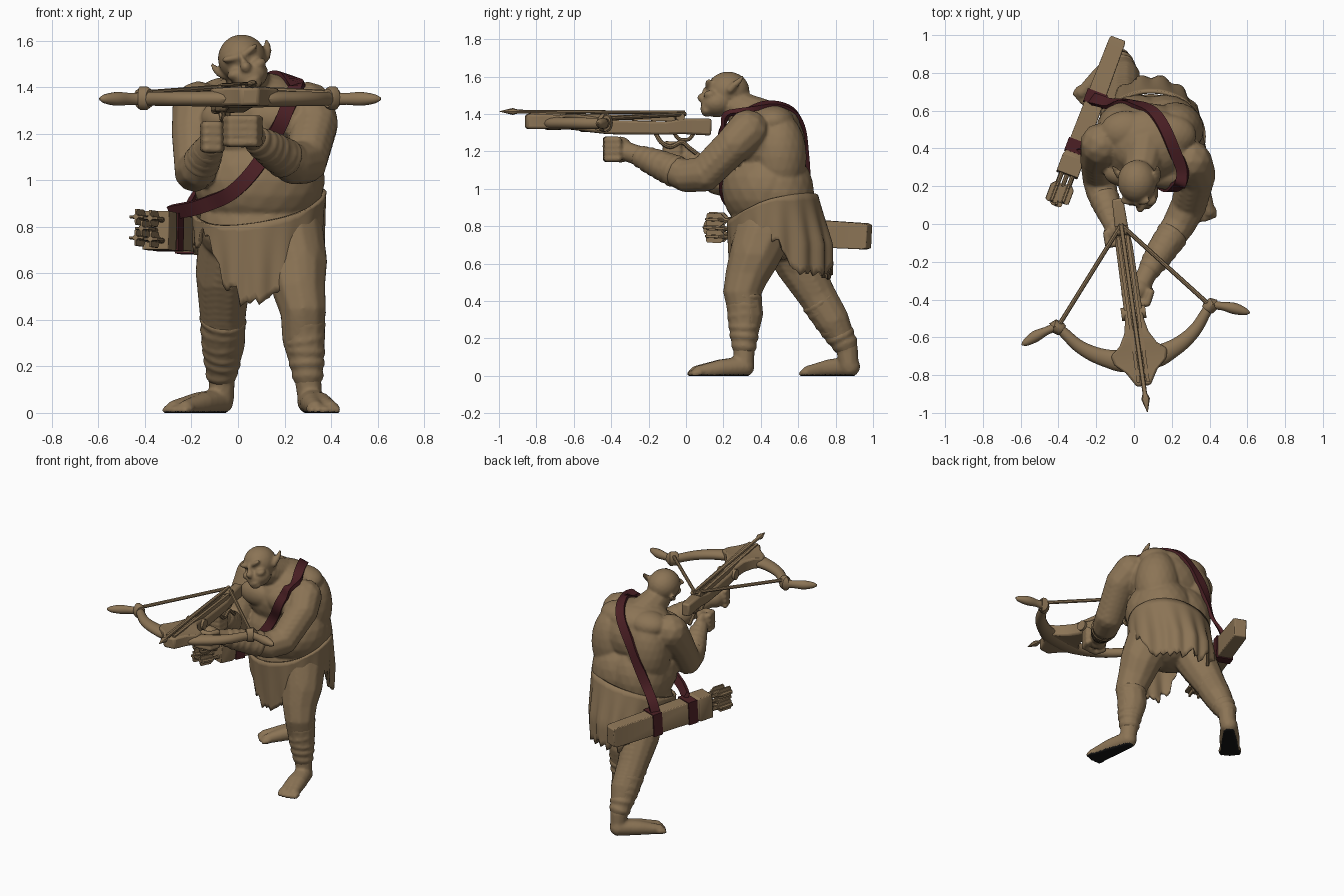
import bpy, bmesh, math, random
from mathutils import Vector, Matrix, Euler
from mathutils.bvhtree import BVHTree

if "Cube" in bpy.data.objects:
    bpy.data.objects.remove(bpy.data.objects["Cube"])

random.seed(4)
I4 = Matrix.Identity(4)


def mat(name, col):
    m = bpy.data.materials.new(name)
    m.diffuse_color = (*col, 1)
    m.use_nodes = True
    m.node_tree.nodes["Principled BSDF"].inputs["Base Color"].default_value = m.diffuse_color
    return m


TAN = mat("tan_brown", (0.26, 0.175, 0.092))
RED = mat("dark_red", (0.07, 0.014, 0.018))
BLACK = mat("sole_black", (0.008, 0.008, 0.008))


def finish(name, bm, material, M=I4, angle=40):
    bmesh.ops.recalc_face_normals(bm, faces=bm.faces[:])
    me = bpy.data.meshes.new(name)
    bm.to_mesh(me)
    bm.free()
    me.transform(M)
    me.materials.append(material)
    ob = bpy.data.objects.new(name, me)
    bpy.context.collection.objects.link(ob)
    bpy.ops.object.select_all(action='DESELECT')
    ob.select_set(True)
    bpy.context.view_layer.objects.active = ob
    bpy.ops.object.shade_smooth_by_angle(angle=math.radians(angle))
    return ob


def blob(bm, loc, size, rot=(0, 0, 0), M=I4, sub=3):
    T = M @ Matrix.LocRotScale(Vector(loc), Euler([math.radians(a) for a in rot]), Vector(size))
    bmesh.ops.create_icosphere(bm, subdivisions=sub, radius=1, matrix=T)


def limb(bm, pts, M=I4, n=6):
    for a, b in zip(pts, pts[1:]):
        for i in range(n + 1):
            x, y, z, r = Vector(a).lerp(Vector(b), i / n)
            blob(bm, (x, y, z), (r, r, r), M=M, sub=2)


def fuse(ob, voxel, smooth):
    """Melt overlapping volumes into one sculpted skin."""
    r = ob.modifiers.new("remesh", 'REMESH')
    r.mode, r.voxel_size, r.use_smooth_shade = 'VOXEL', voxel, True
    s = ob.modifiers.new("smooth", 'SMOOTH')
    s.factor, s.iterations = 0.5, smooth
    me = bpy.data.meshes.new_from_object(ob.evaluated_get(bpy.context.evaluated_depsgraph_get()))
    ob.modifiers.clear()
    ob.data = me
    for p in me.polygons:
        p.use_smooth = True


def sweep(name, pts, sides, material=TAN, M=I4, bm=None):
    """Loft a section along (x, y, z, half width, half height) points."""
    own = bm is None
    bm = bm or bmesh.new()
    P = [Vector(p[:3]) for p in pts]
    k, off = (math.sqrt(2), math.pi / 4) if sides == 4 else (1, 0)
    rings = []
    for i, p in enumerate(P):
        t = (P[min(i + 1, len(P) - 1)] - P[max(i - 1, 0)]).normalized()
        s = t.cross(Vector((0, 0, 1)))
        s = s.normalized() if s.length > 0.05 else Vector((1, 0, 0))
        u = s.cross(t)
        ang = [off + 2 * math.pi * j / sides for j in range(sides)]
        rings.append([bm.verts.new(p + k * (s * pts[i][3] * math.cos(a) + u * pts[i][4] * math.sin(a))) for a in ang])
    for A, B in zip(rings, rings[1:]):
        for j in range(sides):
            bm.faces.new((A[j], A[(j + 1) % sides], B[(j + 1) % sides], B[j]))
    bm.faces.new(rings[0])
    bm.faces.new(rings[-1])
    return finish(name, bm, material, M) if own else None


def spline(pts, n):
    """Catmull-Rom resampling."""
    P = [Vector(p) for p in pts]
    P = [2 * P[0] - P[1]] + P + [2 * P[-1] - P[-2]]
    out = []
    for a, b, c, d in zip(P, P[1:], P[2:], P[3:]):
        for i in range(n):
            t = i / n
            out.append(0.5 * (2 * b + (c - a) * t + (2 * a - 5 * b + 4 * c - d) * t * t + (3 * b - a - 3 * c + d) * t ** 3))
    return out + [P[-2]]


# ---- body: torso masses ----
b = bmesh.new()
for loc, size in (((.09, .43, 1.0), (.285, .24, .24)), ((.08, .42, 1.24), (.27, .22, .22)),
                  ((.09, .46, .8), (.265, .23, .19)), ((.08, .43, 1.35), (.22, .18, .115)),
                  ((-.02, .27, 1.27), (.14, .08, .09)), ((.19, .26, 1.27), (.14, .08, .09)),
                  ((-.05, .5, 1.17), (.15, .145, .24)), ((.22, .5, 1.17), (.15, .145, .24)),
                  ((.02, .48, .98), (.21, .205, .24)), ((.16, .48, .98), (.21, .205, .24)),
                  ((-.04, .49, 1.36), (.14, .11, .085)), ((.19, .47, 1.36), (.14, .11, .085))):
    blob(b, loc, size)
limb(b, [(.06, .42, 1.36, .12), (.035, .27, 1.44, .09)])
# arms: left reaches forward under the stock, right holds the trigger
limb(b, [(.30, .33, 1.31, .115), (.33, .26, 1.24, .105), (.29, .1, 1.08, .097), (.24, .0, 1.07, .09),
         (.14, -.14, 1.13, .077), (.07, -.26, 1.18, .055), (.04, -.32, 1.2, .055)])
limb(b, [(-.17, .42, 1.31, .118), (-.19, .35, 1.2, .1), (-.185, .25, 1.04, .092), (-.17, .17, 1.05, .085),
         (-.135, .07, 1.12, .07), (-.115, .0, 1.17, .05)])
# fists with curled fingers
for cx, cy, cz, w in ((.02, -.37, 1.21, .07), (-.11, -.05, 1.185, .036)):
    blob(b, (cx, cy + .02, cz), (w, .065, .07))
    for i in range(4):
        z = cz - .048 + i * .033
        limb(b, [(cx + w, cy + .01, z, .02), (cx + w * .7, cy - .05, z, .021),
                 (cx - w * .7, cy - .058, z, .021), (cx - w, cy, z, .02)])
# legs: left forward, right behind
limb(b, [(.215, .42, .78, .16), (.25, .37, .65, .14), (.26, .33, .55, .12), (.28, .3, .45, .103),
         (.28, .32, .33, .095), (.3, .31, .15, .06), (.31, .31, .06, .055)])
limb(b, [(-.025, .52, .78, .155), (-.06, .6, .6, .128), (-.065, .7, .43, .105), (-.06, .78, .3, .095),
         (-.07, .86, .15, .06), (-.07, .87, .06, .055)])
# feet with toes
for hx, hy, tx, ty in ((.31, .31, .365, .06), (-.075, .875, -.25, .675)):
    d = Vector((tx - hx, ty - hy, 0))
    s = d.normalized().cross(Vector((0, 0, 1)))
    for k in (-1, 1):
        q = Vector((tx, ty, 0)) + s * k * .033
        limb(b, [(hx, hy, .05, .058), (hx + d.x * .5 + s.x * k * .018, hy + d.y * .5 + s.y * k * .018, .04, .05),
                 (q.x, q.y, .022, .034)])
    for i in range(-2, 3):
        q = Vector((tx, ty, 0)) + s * i * .027
        e = q + d.normalized() * (.035 - .004 * abs(i))
        limb(b, [(q.x, q.y, .018, .022), (e.x, e.y, .012, .018)], n=3)
# head, tilted onto the stock
H = Matrix.Translation((.025, .215, 1.505)) @ Matrix.Rotation(math.radians(-24), 4, 'Y')
for loc, size in (((0, .01, .02), (.104, .115, .104)), ((0, -.05, -.06), (.083, .085, .065)),
                  ((0, -.125, -.02), (.024, .03, .026)), ((0, -.105, .01), (.013, .025, .04)),
                  ((0, -.115, -.085), (.042, .025, .016)), ((0, -.105, -.105), (.04, .028, .02))):
    blob(b, loc, size, M=H)
for k in (-1, 1):
    blob(b, (k * .042, -.09, .038), (.045, .026, .015), (0, k * -14, 0), H)
    blob(b, (k * .055, -.085, -.03), (.035, .035, .026), M=H)
    limb(b, [(k * .095, .02, -.015, .022), (k * .112, .045, .005, .02), (k * .122, .07, .025, .016),
             (k * .128, .088, .048, .009)], H)
body = finish("body", b, TAN)
fuse(body, .009, 4)
me = body.data
me.materials.clear()
me.materials.append(TAN)
me.materials.append(BLACK)
for v in me.vertices:
    v.co.z = max(v.co.z, 0)
for p in me.polygons:                       # dark soles
    p.material_index = int(p.center.z < .008 and p.normal.z < -.4)
skin = BVHTree.FromPolygons([v.co for v in me.vertices], [p.vertices[:] for p in me.polygons])

# ---- wrapped shins and bracers ----
b = bmesh.new()
for lo, hi, r0, r1, n in (((.3, .31, .16), (.28, .31, .42), .07, .1, 6),
                          ((-.07, .85, .17), (-.065, .715, .4), .072, .104, 6),
                          ((.085, -.235, 1.17), (.2, -.06, 1.095), .064, .09, 6),
                          ((-.118, .03, 1.15), (-.155, .13, 1.08), .06, .082, 4)):
    lo, hi = Vector(lo), Vector(hi)
    q = (hi - lo).to_track_quat('Z', 'Y')
    limb(b, [(*lo, r0 - .004), (*lo.lerp(hi, .5), (r0 + 2 * r1) / 3 - .004), (*hi.lerp(lo, .15), r1 - .004)])
    for i in range(n):
        t = i / (n - 1)
        r = r0 + (r1 - r0) * t ** .7
        tilt = Euler((random.uniform(-.15, .15), random.uniform(-.15, .15), 0)).to_quaternion()
        T = Matrix.LocRotScale(lo.lerp(hi, t), q @ tilt, Vector((r, r, .042)))
        bmesh.ops.create_icosphere(b, subdivisions=3, radius=1, matrix=T)
fuse(finish("limb_wraps", b, TAN), .009, 4)

# ---- ragged loincloth ----
b = bmesh.new()
N, R = 120, 12
ease = lambda t: (lambda c: c * c * (3 - 2 * c))(min(1, max(0, t)))
rag = [random.uniform(-.035, .035) for _ in range(N)]
grid = []
for j in range(N):
    a = 2 * math.pi * j / N
    ca, sa = math.cos(a), math.sin(a)
    top = .905 + .045 * ca + .055 * sa - .03 * ease(-sa)
    hem = .74 - .25 * ease((-sa - .6) / .36) - .19 * ease((sa - .05) / .4)
    hem += rag[j // 3 * 3] + .012 * (j % 3)
    col = []
    for i in range(R):
        t = i / (R - 1)
        z = top + (hem - top) * t
        drop = top - z
        fold = 1 + .035 * math.sin(a * 15) * min(1, drop * 4)
        rx = .281 - .06 * drop
        ry = .236 + (.28 * min(drop, .27) if sa > 0 else -.08 * drop)
        col.append(b.verts.new((.09 + rx * ca * fold, .463 + ry * sa * fold, z)))
    grid.append(col)
for j in range(N):
    for i in range(R - 1):
        A, B = grid[j], grid[(j + 1) % N]
        b.faces.new((A[i], B[i], B[i + 1], A[i + 1]))
skirt = finish("loincloth", b, TAN, angle=60)
s = skirt.modifiers.new("thickness", 'SOLIDIFY')
s.thickness, s.offset = .018, 0

# ---- shoulder strap hugging the body ----
path = spline([(-.29, .4, .86), (-.16, .28, .885), (-.05, .2, .93), (.05, .18, 1.02), (.13, .19, 1.14),
               (.2, .2, 1.28), (.245, .2, 1.4), (.245, .3, 1.44), (.19, .45, 1.46), (.1, .6, 1.40),
               (-.01, .65, 1.25), (-.11, .65, 1.05), (-.2, .66, .9), (-.235, .67, .79)], 6)
pos, nor = [], []
for p in path:
    hit, n, _, dist = skin.find_nearest(p)
    pos.append(hit + n * .013 if dist < .05 else p)
    nor.append(n)
for _ in range(4):
    pos = [pos[0]] + [(x + 2 * y + z) / 4 for x, y, z in zip(pos, pos[1:], pos[2:])] + [pos[-1]]
    nor = [nor[0]] + [(x + y + z).normalized() for x, y, z in zip(nor, nor[1:], nor[2:])] + [nor[-1]]
b = bmesh.new()
prev = None
for i, p in enumerate(pos):
    t = pos[min(i + 1, len(pos) - 1)] - pos[max(i - 1, 0)]
    w = t.cross(nor[i]).normalized() * .031
    ring = [b.verts.new(p + w * x + nor[i] * y) for x, y in ((-1, -.02), (1, -.02), (1, .006), (-1, .006))]
    if prev:
        for j in range(4):
            b.faces.new((prev[j], prev[(j + 1) % 4], ring[(j + 1) % 4], ring[j]))
    else:
        b.faces.new(ring)
    prev = ring
b.faces.new(prev)
finish("shoulder_strap", b, RED)

# ---- quiver, its bands and spare bolts ----
Q0, Q1 = Vector((-.085, .98, .745)), Vector((-.355, .26, .785))
at = lambda t: tuple(Q0.lerp(Q1, t))
q = sweep("quiver", [(*at(t), w, h) for t, w, h in ((0, .04, .062), (.03, .045, .07), (.86, .054, .076),
                                                   (.87, .06, .083), (1, .06, .083))], 4)
bv = q.modifiers.new("bevel", 'BEVEL')
bv.width, bv.segments = .012, 2
for name, t, w, h in (("quiver_band_front", .8, .06, .081), ("quiver_band_rear", .44, .057, .079)):
    sweep(name, [(*at(t - .045), w, h), (*at(t + .045), w, h)], 4, RED)
axis = (Q1 - Q0).normalized()
side = axis.cross(Vector((0, 0, 1))).normalized()
b = bmesh.new()
for i, (u, w) in enumerate(((-.03, .045), (.03, .05), (0, 0), (-.032, -.045), (.032, -.04))):
    o = Q1 + side * u + Vector((0, 0, w))
    e = o + axis * (.15 + .013 * (i % 3))
    sweep("", [(*(o - axis * .05), .012, .012), (*e, .012, .012)], 8, bm=b)
    for w2, h2 in ((.032, .006), (.006, .034)):
        sweep("", [(*o.lerp(e, .25), .004, .004), (*o.lerp(e, .45), w2, h2), (*o.lerp(e, .95), w2, h2),
                   (*e, w2 * .6, h2 * .6)], 4, bm=b)
finish("spare_bolts", b, TAN)

# ---- crossbow ----
C = Matrix.Translation((.01, -.56, 0)) @ Matrix.Rotation(math.radians(8), 4, 'Z')
st = sweep("crossbow_stock", [(0, y, z, w, h) for y, z, w, h in (
    (.7, 1.33, .03, .045), (.55, 1.335, .035, .042), (.45, 1.325, .045, .035), (.15, 1.33, .048, .038),
    (.05, 1.345, .05, .042), (-.02, 1.355, .065, .042), (-.08, 1.36, .1, .04), (-.12, 1.36, .15, .036),
    (-.17, 1.36, .14, .036), (-.22, 1.36, .085, .04), (-.27, 1.36, .055, .04), (-.3, 1.36, .038, .038))], 4, M=C)
bv = st.modifiers.new("bevel", 'BEVEL')
bv.width, bv.segments = .012, 2
# bow limbs in one mirrored sweep
half = [(.61, .005, .004, .006), (.585, .015, .02, .02), (.53, .04, .03, .03), (.47, .06, .022, .026),
        (.42, .07, .024, .028), (.385, .045, .027, .03), (.32, -.035, .033, .031), (.25, -.09, .04, .032),
        (.17, -.13, .048, .034), (.08, -.155, .06, .037)]
arc = [(-x, y, 1.35, w, h) for x, y, w, h in half] + [(x, y, 1.35, w, h) for x, y, w, h in reversed(half)]
fine = [tuple(v) for v in spline(arc, 4)]
sweep("bow_limbs", fine, 14, M=C)
for k, n in ((-1, "left"), (1, "right")):
    sweep("limb_collar_" + n, [(k * .43, .075, 1.353, .03, .04), (k * .425, .08, 1.353, .036, .05),
                               (k * .395, .06, 1.353, .036, .05), (k * .385, .05, 1.353, .03, .04)], 12, M=C)
    sweep("bowstring_" + n, [(k * .405, .075, 1.375, .012, .012), (0, .56, 1.4, .012, .012)], 8, M=C)
    sweep("bolt_rail_" + n, [(k * .025, .5, 1.375, .009, .014), (k * .025, -.28, 1.395, .009, .014)], 4, M=C)
sweep("loaded_bolt", [(0, y, 1.408 + (.56 - y) * .006, r, r * .8) for y, r in (
    (.56, .012), (-.34, .012), (-.345, .014), (-.37, .023), (-.44, .002))], 8, M=C)
# side pegs, nut and trigger lever
sweep("rear_nut", [(-.035, .53, 1.385, .025, .022), (.035, .53, 1.385, .025, .022)], 12, M=C)
sweep("cross_peg", [(-.065, .09, 1.345, .035, .035), (.065, .09, 1.345, .035, .035)], 12, M=C)
sweep("trigger_lever", [(*p, .012, .012) for p in spline(
    [(0, .4, 1.3), (.01, .43, 1.25), (.01, .48, 1.225), (.01, .54, 1.25), (.01, .58, 1.22), (.01, .62, 1.19)], 4)], 8, M=C)
sweep("trigger_guard", [(*p, .01, .01) for p in spline(
    [(0, .5, 1.3), (0, .53, 1.265), (0, .58, 1.265), (0, .61, 1.3)], 4)], 8, M=C)
